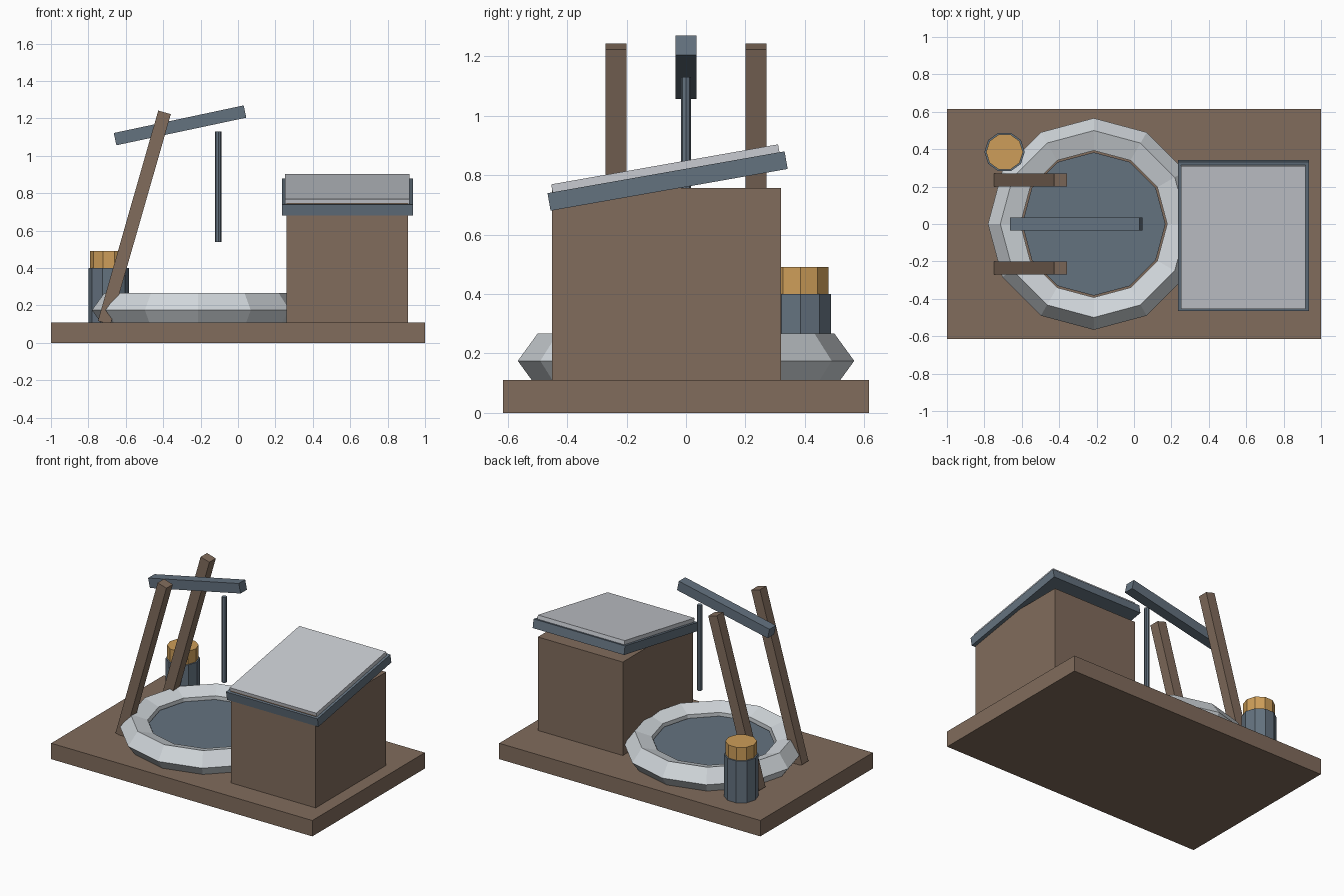
import bpy
import bmesh
from math import radians, sin, cos, tau
from mathutils import Matrix, Vector

if "Cube" in bpy.data.objects:
    bpy.data.objects.remove(bpy.data.objects["Cube"])


def material(name, rgb):
    m = bpy.data.materials.new(name)
    m.use_nodes = True
    m.diffuse_color = (*rgb, 1)
    m.node_tree.nodes["Principled BSDF"].inputs["Base Color"].default_value = (*rgb, 1)
    return m


WOOD = material("brown wood", (0.22, 0.15, 0.107))
SLATE = material("slate blue", (0.127, 0.168, 0.212))
STONE = material("pale stone", (0.64, 0.68, 0.71))
PANEL = material("light grey panel", (0.58, 0.60, 0.64))
AMBER = material("amber", (0.61, 0.34, 0.10))


def finish(name, bm, mat):
    bmesh.ops.recalc_face_normals(bm, faces=bm.faces)
    mesh = bpy.data.meshes.new(name)
    bm.to_mesh(mesh)
    bm.free()
    mesh.materials.append(mat)
    obj = bpy.data.objects.new(name, mesh)
    bpy.context.collection.objects.link(obj)
    return obj


def box(name, centre, size, mat, axis="X", tilt=0):
    bm = bmesh.new()
    bmesh.ops.create_cube(bm, size=1)
    bm.transform(Matrix.Diagonal((*size, 1)))
    obj = finish(name, bm, mat)
    obj.matrix_world = Matrix.Translation(centre) @ Matrix.Rotation(radians(tilt), 4, axis)
    return obj


def drum(name, x, y, bottom, top, radius, sides, mat):
    bm = bmesh.new()
    bmesh.ops.create_cone(bm, cap_ends=True, segments=sides, radius1=radius,
                          radius2=radius, depth=top - bottom)
    # Start the corners on the y axis
    bm.transform(Matrix.Rotation(radians(90), 4, "Z"))
    obj = finish(name, bm, mat)
    obj.location = (x, y, (bottom + top) / 2)
    return obj


def ring(name, centre, major, minor, sides, section, mat):
    bm = bmesh.new()
    loops = []
    for i in range(sides):
        a = tau * i / sides
        loop = []
        for j in range(section):
            b = tau * j / section
            r = major + minor * cos(b)
            loop.append(bm.verts.new((r * cos(a), r * sin(a), minor * sin(b))))
        loops.append(loop)
    for i in range(sides):
        p, q = loops[i - 1], loops[i]
        for j in range(section):
            bm.faces.new((p[j - 1], q[j - 1], q[j], p[j]))
    obj = finish(name, bm, mat)
    obj.location = centre
    return obj


# Ground platform
box("base_platform", (0, 0, 0.055), (2, 1.23, 0.11), WOOD)

# Hut with sloping roof and a pale panel lying on it
box("hut_body", (0.585, -0.065, 0.433), (0.65, 0.77, 0.648), WOOD)
slope = 10
roof_centre = Vector((0.585, -0.062, 0.78))
normal = Vector((0, -sin(radians(slope)), cos(radians(slope))))
box("hut_roof", roof_centre, (0.70, 0.81, 0.06), SLATE, "X", slope)
box("roof_panel", roof_centre + normal * 0.043, (0.665, 0.775, 0.028), PANEL, "X", slope)

# Round basin
ring("basin_rim", (-0.215, 0, 0.175), 0.47, 0.096, 12, 5, STONE)
drum("basin_water", -0.215, 0, 0.10, 0.21, 0.383, 12, SLATE)

# Leaning posts, cross arm and hanging rod
for side, y in (("right", -0.235), ("left", 0.235)):
    box(side + "_post", (-0.554, y, 0.67), (0.07, 0.07, 1.17), WOOD, "Y", 16)
box("cross_arm", (-0.31, 0, 1.163), (0.71, 0.07, 0.067), SLATE, "Y", -12)
drum("hanging_rod", -0.105, 0, 0.54, 1.13, 0.0175, 8, SLATE)

# Lantern drum with amber top
drum("lantern_body", -0.692, 0.385, 0.11, 0.40, 0.108, 10, SLATE)
drum("lantern_top", -0.692, 0.385, 0.40, 0.49, 0.099, 10, AMBER)
